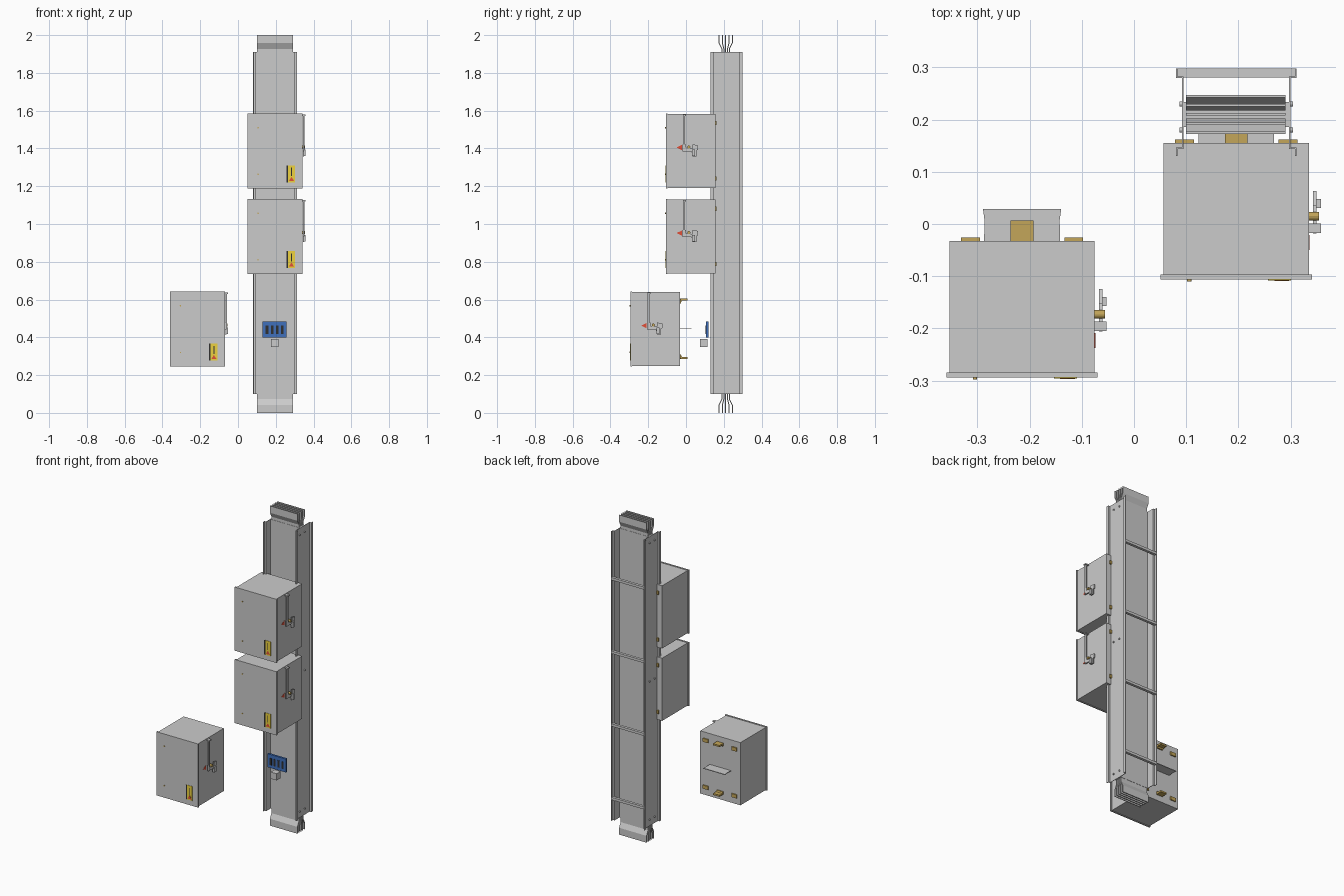
import bpy, bmesh, math

if "Cube" in bpy.data.objects:
    bpy.data.objects.remove(bpy.data.objects["Cube"])

CX = 0.196  # centre line of the busbar run


def material(name, rgb):
    m = bpy.data.materials.new(name)
    m.diffuse_color = (*rgb, 1)
    m.use_nodes = True
    m.node_tree.nodes["Principled BSDF"].inputs["Base Color"].default_value = m.diffuse_color
    return m


YELLOW = material("yellow", (0.85, 0.65, 0.05))
BRASS = material("brass", (0.55, 0.38, 0.10))
RED = material("red", (0.75, 0.08, 0.04))
BLACK = material("black", (0.03, 0.03, 0.03))
BLUE = material("blue", (0.05, 0.16, 0.50))


def finish(bm, name, mat=None, origin=(0, 0, 0)):
    bmesh.ops.recalc_face_normals(bm, faces=bm.faces[:])
    me = bpy.data.meshes.new(name)
    bm.to_mesh(me)
    bm.free()
    ob = bpy.data.objects.new(name, me)
    ob.location = origin
    bpy.context.collection.objects.link(ob)
    if mat:
        me.materials.append(mat)
    return ob


def box(name, x, y, z, mat=None, origin=(0, 0, 0)):
    bm = bmesh.new()
    bmesh.ops.create_cube(bm, size=1)
    for v in bm.verts:
        v.co = [(r[0] + r[1]) / 2 + c * (r[1] - r[0]) for c, r in zip(v.co, (x, y, z))]
    return finish(bm, name, mat, origin)


def place(p, axis, t):
    # 2D profile point onto the plane perpendicular to the axis
    return {"x": (t, p[0], p[1]), "y": (p[0], t, p[1]), "z": (p[0], p[1], t)}[axis]


def prism(name, pts, axis, a, b, mat=None, origin=(0, 0, 0)):
    bm = bmesh.new()
    lo = [bm.verts.new(place(p, axis, a)) for p in pts]
    hi = [bm.verts.new(place(p, axis, b)) for p in pts]
    bm.faces.new(lo)
    bm.faces.new(hi)
    for i in range(len(pts)):
        j = (i + 1) % len(pts)
        bm.faces.new((lo[i], lo[j], hi[j], hi[i]))
    return finish(bm, name, mat, origin)


def sheet(name, pts, axis, a, b, thick):
    # folded sheet metal following an open profile
    bm = bmesh.new()
    lo = [bm.verts.new(place(p, axis, a)) for p in pts]
    hi = [bm.verts.new(place(p, axis, b)) for p in pts]
    for i in range(len(pts) - 1):
        bm.faces.new((lo[i], lo[i + 1], hi[i + 1], hi[i]))
    ob = finish(bm, name)
    s = ob.modifiers.new("thickness", "SOLIDIFY")
    s.thickness, s.offset, s.use_even_offset = thick, 0, True
    return ob


def disc(name, centre, radius, depth, axis, mat=None, origin=(0, 0, 0)):
    pts = [(radius * math.cos(k * math.pi / 6), radius * math.sin(k * math.pi / 6)) for k in range(12)]
    o = [c + d for c, d in zip(centre, origin)]
    return prism(name, pts, axis, -depth / 2, depth / 2, mat, o)


# Busbar run: core, folded side channels, back straps
box("busbar_core", (0.095, 0.297), (0.186, 0.234), (0.10, 1.91))
channel = [(-0.114, 0.130), (-0.114, 0.145), (-0.1025, 0.145),
           (-0.1025, 0.281), (-0.114, 0.281), (-0.114, 0.298)]
for s, side in ((1, "left"), (-1, "right")):
    sheet(side + "_channel", [(CX + s * x, y) for x, y in channel], "z", 0.10, 1.91, 0.003)
    for z in (0.14, 1.005, 1.87):
        for y in (0.18, 0.23):
            disc(side + "_channel_bolt", (CX - s * 0.106, y, z), 0.005, 0.006, "x")
for z in (0.24, 0.70, 1.155, 1.615):
    box("back_strap", (0.081, 0.311), (0.281, 0.298), (z - 0.008, z + 0.008))

# Conductors fan out at both ends
for i in range(5):
    wide, tight = 0.210 + (i - 2) * 0.0175, 0.210 + (i - 2) * 0.010
    fan = [(wide, 0), (wide, 0.042), (tight, 0.072), (tight, 0.11)]
    sheet("lower_conductor", fan, "x", 0.10, 0.29, 0.005)
    sheet("upper_conductor", [(y, 2 - z) for y, z in fan], "x", 0.10, 0.29, 0.005)

# Outlet socket and its cover
box("outlet_panel", (0.130, 0.258), (0.105, 0.118), (0.400, 0.484), BLUE)
for k in range(4):
    x = 0.194 + (k - 1.5) * 0.027
    box("outlet_slot", (x - 0.007, x + 0.007), (0.103, 0.106), (0.418, 0.462), BLACK)
box("outlet_block", (0.174, 0.215), (0.075, 0.115), (0.350, 0.392))


def tap_off_box(o):
    # Body and overlapping door
    box("box_body", (-0.139, 0.139), (-0.253, 0), (0.003, 0.395), None, o)
    box("box_door", (-0.145, 0.145), (-0.261, -0.252), (0, 0.398), None, o)
    for z in (0.075, 0.322):
        disc("door_screw", (-0.09, -0.262, z), 0.004, 0.006, "y", BRASS, o)
    # Warning label
    box("label", (0.062, 0.105), (-0.263, -0.26), (0.032, 0.122), YELLOW, o)
    box("label_edge", (0.061, 0.070), (-0.2635, -0.26), (0.032, 0.122), BLACK, o)
    box("label_mark", (0.085, 0.089), (-0.2635, -0.26), (0.066, 0.11), BLACK, o)
    prism("label_triangle", [(0.073, 0.039), (0.101, 0.039), (0.087, 0.062)], "y",
          -0.2638, -0.26, RED, o)
    # Contact tongue
    prism("contact_tongue", [(-0.073, -0.01), (0.073, -0.01), (0.072, 0.04), (0.075, 0.062),
                             (-0.075, 0.062), (-0.072, 0.04)], "z", 0.1985, 0.2025, None, o)
    # Brass clips and hooks on the back
    for z, zh, s in ((0.346, 0.356, 1), (0.053, 0.045, -1)):
        for x in (-0.099, 0.099):
            box("back_clip", (x - 0.018, x + 0.018), (-0.002, 0.007), (z - 0.011, z + 0.011), BRASS, o)
        hook = [(-0.002, -0.005), (0.04, -0.005), (0.04, 0.005), (0.012, 0.005),
                (0.008, 0.013), (-0.002, 0.013)]
        if s > 0:
            hook = [(y, -z2) for y, z2 in hook]
        prism("back_hook", [(y, zh + z2) for y, z2 in hook], "x", -0.022, 0.022, BRASS, o)
    # Switch rod, lever and position arrow on the right side
    box("switch_rod", (0.149, 0.156), (-0.171, -0.160), (0.20, 0.392), None, o)
    box("rod_bracket", (0.138, 0.162), (-0.172, -0.154), (0.385, 0.392), None, o)
    prism("switch_lever", [(-0.173, 0.233), (-0.173, 0.196), (-0.126, 0.196), (-0.120, 0.170),
                           (-0.099, 0.170), (-0.099, 0.200), (-0.092, 0.205), (-0.092, 0.228),
                           (-0.120, 0.234), (-0.120, 0.212), (-0.155, 0.216), (-0.155, 0.233)],
          "x", 0.147, 0.154, None, o)
    box("lever_grip", (0.154, 0.162), (-0.124, -0.107), (0.172, 0.206), None, o)
    disc("lever_pivot", (0.148, -0.140, 0.220), 0.008, 0.022, "x", BRASS, o)
    prism("position_arrow", [(-0.205, 0.217), (-0.176, 0.203), (-0.176, 0.231)],
          "x", 0.1385, 0.1405, RED, o)


# Two plugged boxes and one pulled out
for origin in ((CX, 0.155, 1.188), (CX, 0.155, 0.735), (-0.2145, -0.033, 0.245)):
    tap_off_box(origin)
